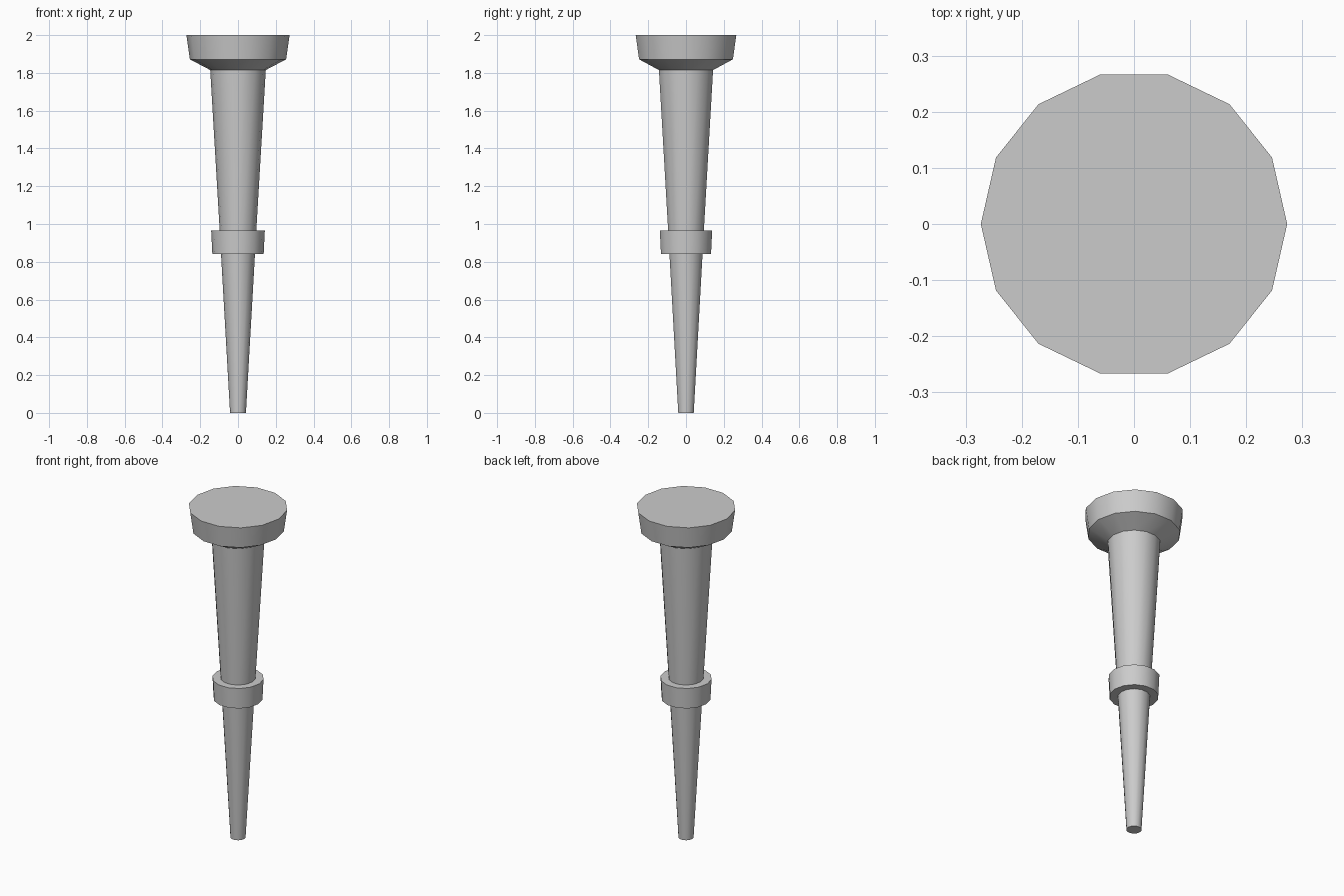
import bpy, bmesh
from math import cos, sin, tau, radians

if "Cube" in bpy.data.objects:
    bpy.data.objects.remove(bpy.data.objects["Cube"])

SIDES = 14

# Outline of the leg from foot to top: (radius, height)
PROFILE = [
    (0.042, 0.0), (0.09, 0.842),       # lower taper
    (0.136, 0.842), (0.142, 0.966),    # collar ring
    (0.097, 0.966), (0.147, 1.815),    # upper taper
    (0.255, 1.872), (0.273, 2.0),      # flared head
]


def lathe(name, profile, sides):
    """Turn a profile around z and cap both ends."""
    bm = bmesh.new()
    rings = [[bm.verts.new((r * cos(tau * i / sides), r * sin(tau * i / sides), z))
              for i in range(sides)] for r, z in profile]
    for low, high in zip(rings, rings[1:]):
        for i in range(sides):
            j = (i + 1) % sides
            bm.faces.new((low[i], low[j], high[j], high[i]))
    bm.faces.new(rings[0][::-1])
    bm.faces.new(rings[-1])
    mesh = bpy.data.meshes.new(name)
    bm.to_mesh(mesh)
    bm.free()
    obj = bpy.data.objects.new(name, mesh)
    bpy.context.collection.objects.link(obj)
    return obj


# Turned leg, smooth around its sides with crisp steps
leg = lathe("turned_leg", PROFILE, SIDES)
bpy.context.view_layer.objects.active = leg
leg.select_set(True)
bpy.ops.object.shade_smooth_by_angle(angle=radians(30))
